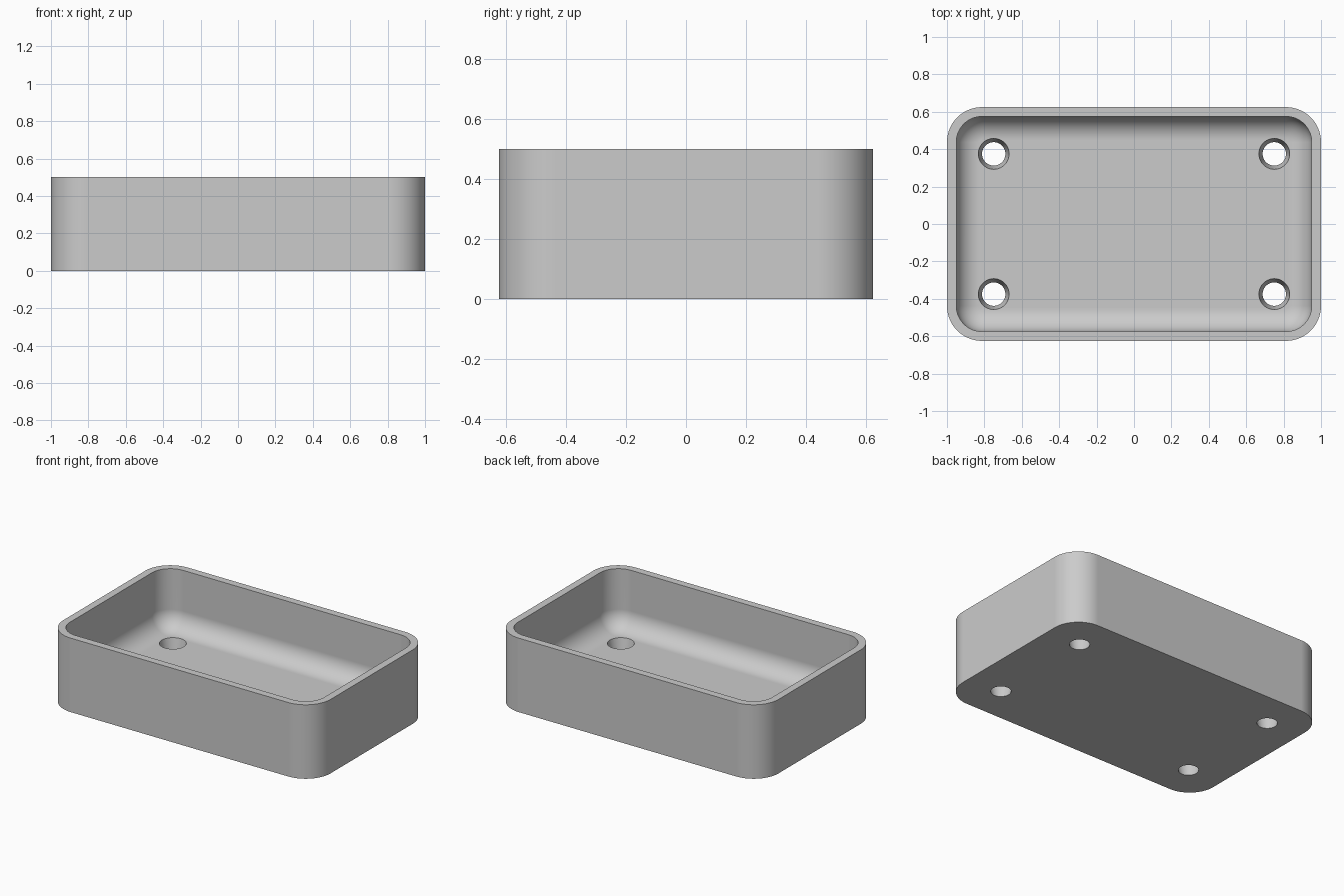
import bpy
import bmesh
from math import cos, sin, pi
from mathutils import Matrix

cube = bpy.data.objects.get("Cube")
if cube:
    bpy.data.objects.remove(cube, do_unlink=True)

HALF_X, HALF_Y, HEIGHT = 1.0, 0.625, 0.5
CORNER, WALL, FLOOR, FILLET = 0.1875, 0.05, 0.1, 0.125
HOLE_X, HOLE_Y, HOLE_LOW, HOLE_TOP = 0.75, 0.375, 0.0625, 0.0825
STEPS = 14

grey = bpy.data.materials.new("plain grey")
grey.use_nodes = True
grey.diffuse_color = (0.6, 0.6, 0.6, 1)
grey.node_tree.nodes["Principled BSDF"].inputs["Base Color"].default_value = (0.6, 0.6, 0.6, 1)


def make_object(name, bm):
    bmesh.ops.recalc_face_normals(bm, faces=bm.faces)
    mesh = bpy.data.meshes.new(name)
    bm.to_mesh(mesh)
    bm.free()
    mesh.materials.append(grey)
    obj = bpy.data.objects.new(name, mesh)
    bpy.context.collection.objects.link(obj)
    return obj


def rounded_ring(bm, inset, z):
    """Rounded rectangle, moved inwards from the outer outline."""
    radius = CORNER - inset
    cx, cy = HALF_X - CORNER, HALF_Y - CORNER
    ring = []
    for quarter, (sx, sy) in enumerate([(1, 1), (-1, 1), (-1, -1), (1, -1)]):
        for i in range(STEPS + 1):
            a = (quarter + i / STEPS) * pi / 2
            ring.append(bm.verts.new((sx * cx + radius * cos(a), sy * cy + radius * sin(a), z)))
    return ring


# Tray body: outer wall, rim, inner wall and the curve down to the floor
profile = [(0, 0), (0, HEIGHT), (WALL, HEIGHT)]
for i in range(STEPS + 1):
    a = i / STEPS * pi / 2
    profile.append((WALL + FILLET * (1 - cos(a)), FLOOR + FILLET * (1 - sin(a))))

bm = bmesh.new()
rings = [rounded_ring(bm, inset, z) for inset, z in profile]
for low, high in zip(rings, rings[1:]):
    for i in range(len(low)):
        j = (i + 1) % len(low)
        bm.faces.new((low[i], low[j], high[j], high[i]))
bm.faces.new(rings[0])
bm.faces.new(rings[-1])
tray = make_object("tray", bm)

# Tapered holes through the floor
bm = bmesh.new()
margin = 0.05
taper = (HOLE_TOP - HOLE_LOW) / FLOOR * margin
for sx in (-1, 1):
    for sy in (-1, 1):
        bmesh.ops.create_cone(bm, cap_ends=True, segments=48,
                              radius1=HOLE_LOW - taper, radius2=HOLE_TOP + taper,
                              depth=FLOOR + 2 * margin,
                              matrix=Matrix.Translation((sx * HOLE_X, sy * HOLE_Y, FLOOR / 2)))
cutter = make_object("hole_cutter", bm)
cutter.hide_render = True

bpy.ops.object.select_all(action='DESELECT')
tray.select_set(True)
bpy.context.view_layer.objects.active = tray
cut = tray.modifiers.new("holes", 'BOOLEAN')
cut.operation = 'DIFFERENCE'
cut.solver = 'EXACT'
cut.object = cutter
bpy.ops.object.modifier_apply(modifier=cut.name)
bpy.data.objects.remove(cutter, do_unlink=True)

# Smooth curves, crisp rims
bpy.ops.object.shade_smooth_by_angle(angle=pi / 6)
weighted = tray.modifiers.new("weighted_normals", 'WEIGHTED_NORMAL')
weighted.keep_sharp = True
